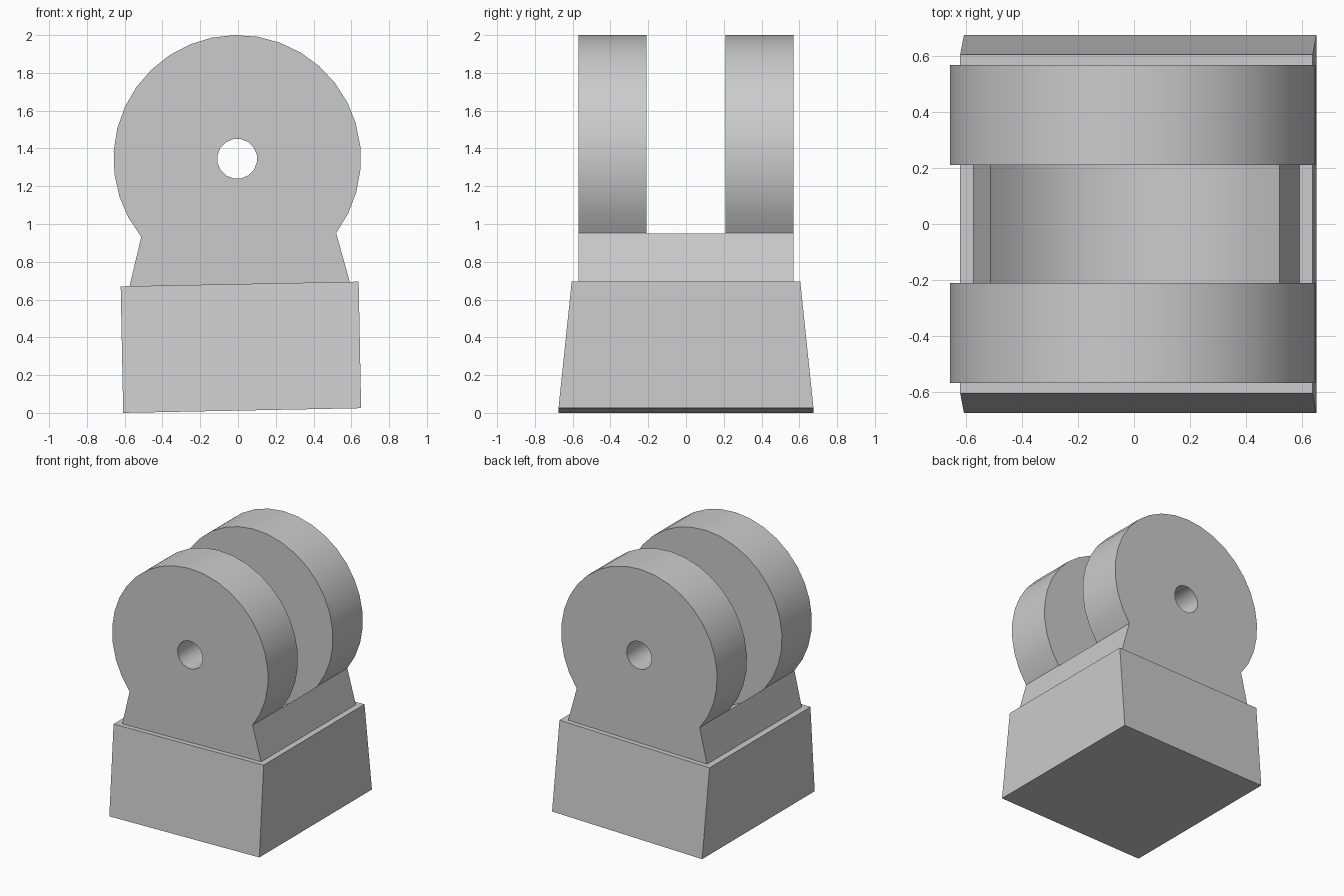
import bpy, bmesh, math
from mathutils import Matrix

if "Cube" in bpy.data.objects:
    bpy.data.objects.remove(bpy.data.objects["Cube"], do_unlink=True)

grey = bpy.data.materials.new("plain_grey")
grey.use_nodes = True
grey.diffuse_color = (0.6, 0.6, 0.6, 1)
grey.node_tree.nodes["Principled BSDF"].inputs["Base Color"].default_value = (0.6, 0.6, 0.6, 1)

# Shared sizes; the whole bracket leans slightly sideways
LEAN = Matrix.Translation((0.022, 0, 0.0125)) @ Matrix.Rotation(math.radians(-1.13), 4, "Y")
BASE_TOP, AXLE_Z, RADIUS = 0.67, 1.333, 0.655
START, END = math.radians(-38), math.radians(218)


def arc(radius, start, end, steps):
    return [(radius * math.cos(start + (end - start) * i / steps),
             AXLE_Z + radius * math.sin(start + (end - start) * i / steps))
            for i in range(steps + 1)]


def extrude_profile(name, points, half_depth):
    """Extrude an x-z outline symmetrically along y."""
    bm = bmesh.new()
    face = bm.faces.new([bm.verts.new((x, -half_depth, z)) for x, z in points])
    new = bmesh.ops.extrude_face_region(bm, geom=[face])["geom"]
    bmesh.ops.translate(bm, vec=(0, 2 * half_depth, 0),
                        verts=[v for v in new if isinstance(v, bmesh.types.BMVert)])
    return make_object(name, bm)


def make_object(name, bm):
    bmesh.ops.recalc_face_normals(bm, faces=bm.faces)
    mesh = bpy.data.meshes.new(name)
    bm.to_mesh(mesh)
    bm.free()
    mesh.materials.append(grey)
    obj = bpy.data.objects.new(name, mesh)
    bpy.context.collection.objects.link(obj)
    obj.matrix_world = LEAN
    return obj


def cut(obj, cutter):
    bpy.context.view_layer.update()
    mod = obj.modifiers.new("cut", "BOOLEAN")
    mod.operation, mod.solver, mod.object = "DIFFERENCE", "EXACT", cutter
    with bpy.context.temp_override(object=obj, active_object=obj):
        bpy.ops.object.modifier_apply(modifier=mod.name)
    bpy.data.objects.remove(cutter, do_unlink=True)


# Base block: tapers toward the top at front and back
bm = bmesh.new()
bmesh.ops.create_cube(bm, size=1)
for v in bm.verts:
    top = v.co.z > 0
    v.co = (v.co.x * 1.26, v.co.y * (1.21 if top else 1.35), BASE_TOP if top else 0)
make_object("base_block", bm)

# Clevis: two round lugs on a flared neck
outline = arc(RADIUS, START, END, 24) + [(-0.583, BASE_TOP), (0.583, BASE_TOP)]
clevis = extrude_profile("clevis", outline, 0.568)

# Round slot between the lugs, leaving a concave saddle
slot = arc(RADIUS + 0.002, START, END, 24) + arc(RADIUS + 0.002, END, START + math.tau, 10)[1:-1]
cut(clevis, extrude_profile("slot_cutter", slot, 0.21))

# Axle hole through both lugs
cut(clevis, extrude_profile("hole_cutter", arc(0.106, math.pi / 16, math.pi / 16 + math.tau, 16)[:-1], 0.8))

bpy.ops.object.select_all(action="DESELECT")
clevis.select_set(True)
bpy.context.view_layer.objects.active = clevis
bpy.ops.object.shade_smooth_by_angle(angle=math.radians(30))
